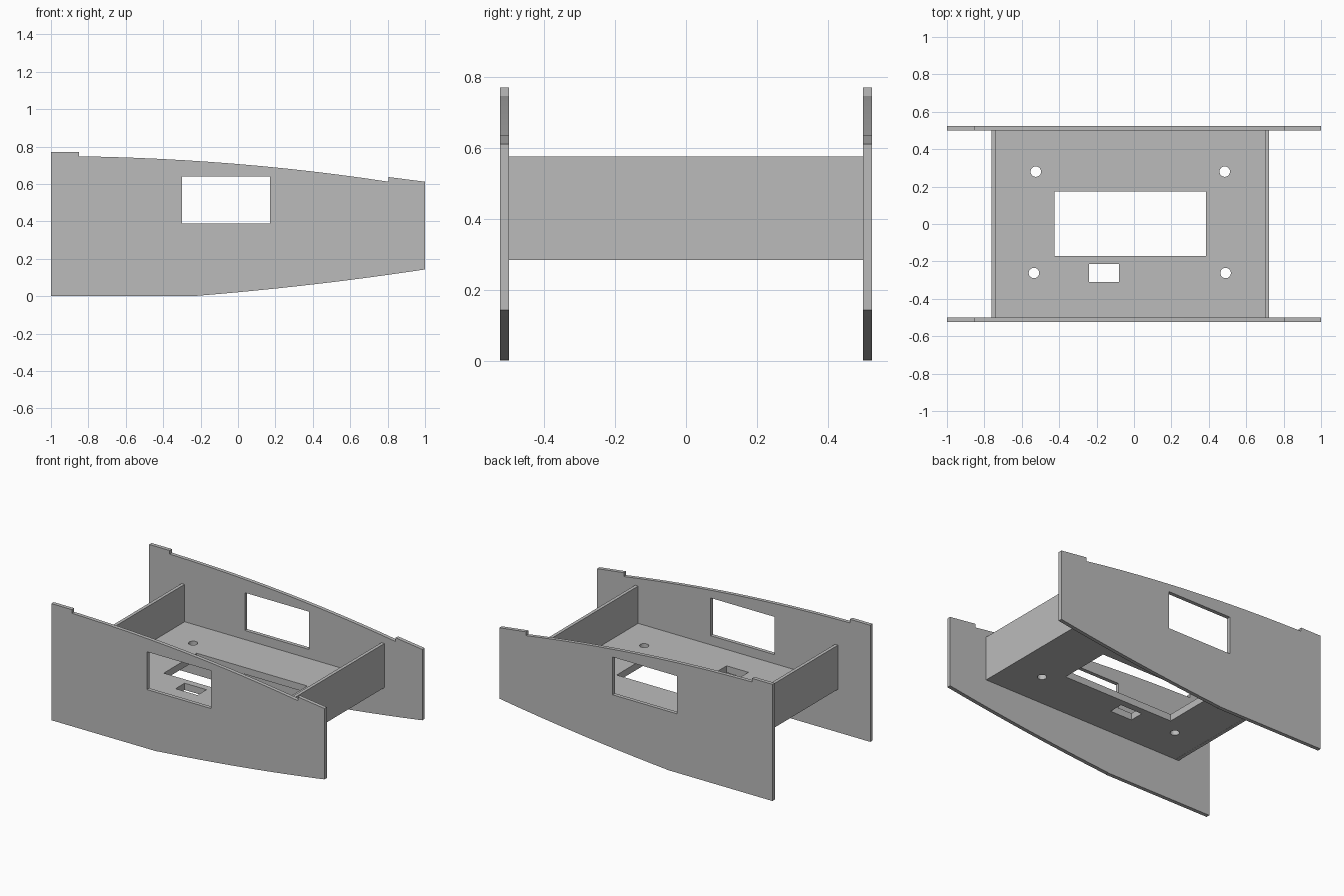
import bpy
from math import cos, sin, tau, pi

cube = bpy.data.objects.get("Cube")
if cube:
    bpy.data.objects.remove(cube, do_unlink=True)

grey = bpy.data.materials.new("plain grey")
grey.use_nodes = True
colour = (0.5, 0.5, 0.5, 1)
grey.diffuse_color = colour
grey.node_tree.nodes["Principled BSDF"].inputs["Base Color"].default_value = colour


def rect(x0, x1, y0, y1):
    return [(x0, y0), (x1, y0), (x1, y1), (x0, y1)]


def circle(cx, cy, r, n=24):
    return [(cx + r * cos(tau * i / n), cy + r * sin(tau * i / n)) for i in range(n)]


def arc(a, b, c, n=12):
    """Quadratic curve from a to c, pulled towards b."""
    pts = []
    for i in range(n + 1):
        t = i / n
        pts.append(tuple((1 - t) ** 2 * p + 2 * t * (1 - t) * q + t * t * r
                         for p, q, r in zip(a, b, c)))
    return pts


def plate(name, outlines, thickness, location, rotation=(0, 0, 0)):
    """Flat sheet: first outline is the border, the others are holes."""
    curve = bpy.data.curves.new(name, "CURVE")
    curve.dimensions = "2D"
    curve.fill_mode = "BOTH"
    curve.extrude = thickness / 2
    for pts in outlines:
        spline = curve.splines.new("POLY")
        spline.points.add(len(pts) - 1)
        for point, (x, y) in zip(spline.points, pts):
            point.co = (x, y, 0, 1)
        spline.use_cyclic_u = True
    obj = bpy.data.objects.new(name, curve)
    bpy.context.collection.objects.link(obj)
    obj.location, obj.rotation_euler = location, rotation
    bpy.ops.object.select_all(action="DESELECT")
    obj.select_set(True)
    bpy.context.view_layer.objects.active = obj
    bpy.ops.object.convert(target="MESH")
    obj = bpy.context.object
    obj.data.materials.clear()
    obj.data.materials.append(grey)
    bpy.ops.object.shade_flat()
    return obj


# Side panels: notched, curved outline with a window
side = [(-1, 0), (-0.22, 0)]
side += arc((-0.22, 0.002), (0.4, 0.052), (1, 0.143))
side += [(1, 0.612), (0.805, 0.637)]
side += arc((0.805, 0.612), (0, 0.735), (-0.85, 0.748))
side += [(-0.85, 0.772), (-1, 0.772)]
window = rect(-0.3, 0.17, 0.39, 0.64)
for name, y in (("front_side_panel", -0.512), ("back_side_panel", 0.512)):
    plate(name, [side, window], 0.025, (0, y, 0), (pi / 2, 0, 0))

# Floor with a large opening, a small slot and four screw holes
bottom, top, floor_thick = 0.285, 0.577, 0.045
holes = [rect(-0.425, 0.385, -0.17, 0.175), rect(-0.24, -0.08, -0.31, -0.215)]
holes += [circle(x, y, 0.028) for x, y in
          ((-0.525, 0.28), (0.485, 0.28), (-0.535, -0.262), (0.49, -0.262))]
plate("floor", [rect(-0.74, 0.7, -0.5, 0.5)] + holes, floor_thick,
      (-0.0, 0, bottom + floor_thick / 2))

# Upright cross walls at both ends of the floor
for name, x in (("left_cross_wall", 0.711), ("right_cross_wall", -0.752)):
    plate(name, [rect(-0.5, 0.5, bottom, top)], 0.022, (x, 0, 0),
          (pi / 2, 0, pi / 2))
